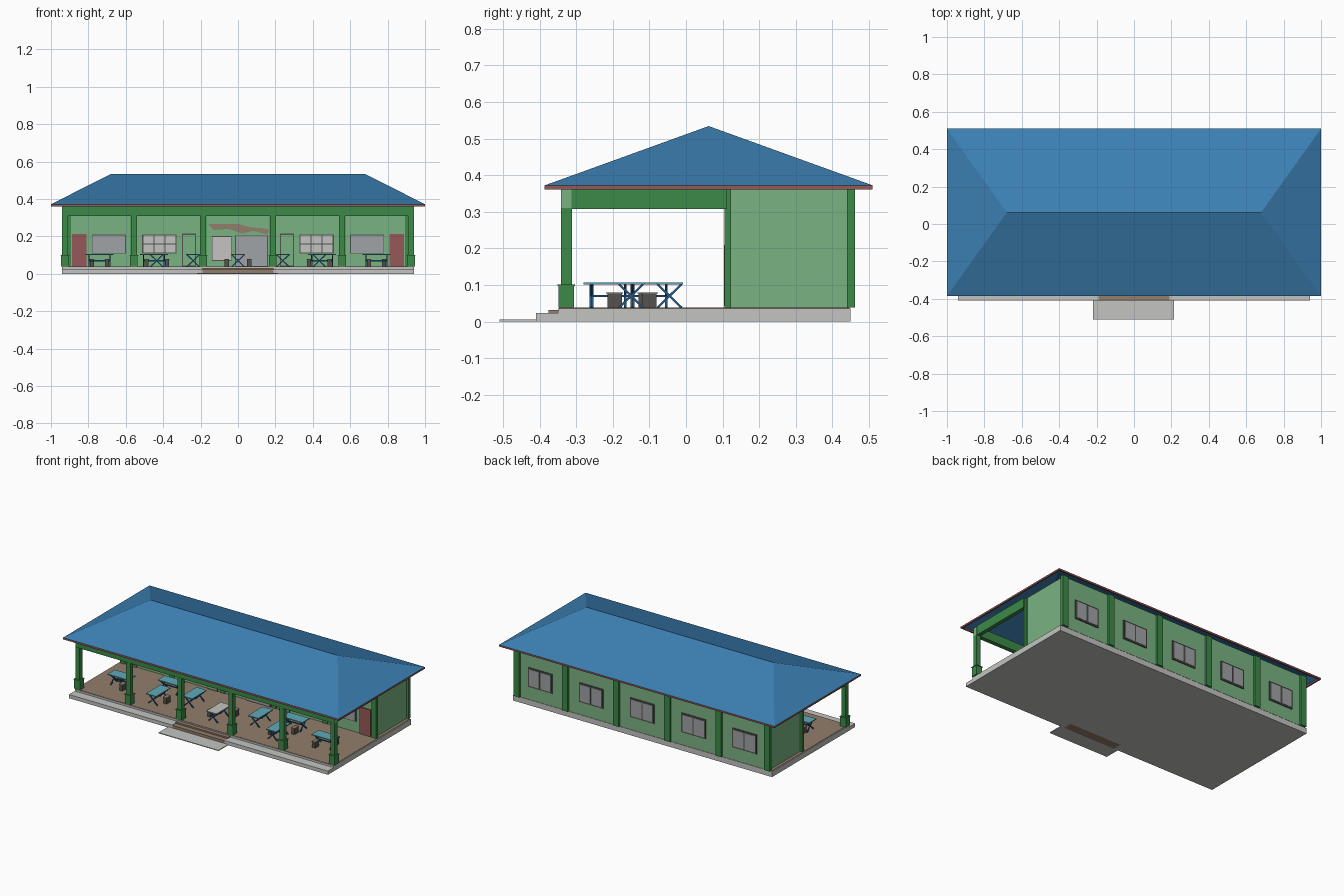
import bpy, bmesh
from math import radians
from mathutils import Vector, Matrix

old = bpy.data.objects.get("Cube")
if old:
    bpy.data.objects.remove(old)


def material(name, *rgb):
    lin = [(c / 255 / 12.92) if c < 11 else ((c / 255 + 0.055) / 1.055) ** 2.4 for c in rgb]
    m = bpy.data.materials.new(name)
    m.use_nodes = True
    m.diffuse_color = (*lin, 1)
    m.node_tree.nodes["Principled BSDF"].inputs["Base Color"].default_value = (*lin, 1)
    return m


ROOF = material("roof blue", 60, 128, 180)
WALL = material("pale green", 122, 180, 130)
TRIM = material("deep green", 60, 138, 72)
CONCRETE = material("concrete", 195, 197, 193)
FLOOR = material("floor brown", 146, 126, 106)
RED = material("brick red", 150, 88, 88)
GLASS = material("pane grey", 160, 163, 166)
TEAL = material("table teal", 95, 170, 185)
NAVY = material("frame blue", 38, 90, 135)
DARK = material("dark grey", 85, 82, 80)


def finish(name, bm, mat):
    me = bpy.data.meshes.new(name)
    bm.to_mesh(me)
    bm.free()
    me.materials.append(mat)
    ob = bpy.data.objects.new(name, me)
    bpy.context.collection.objects.link(ob)
    return ob


def boxes(name, mat, *ranges):
    """One object from boxes given as x0, x1, y0, y1, z0, z1."""
    bm = bmesh.new()
    for x0, x1, y0, y1, z0, z1 in ranges:
        size = Matrix.Diagonal((x1 - x0, y1 - y0, z1 - z0, 1))
        mid = Matrix.Translation(((x0 + x1) / 2, (y0 + y1) / 2, (z0 + z1) / 2))
        bmesh.ops.create_cube(bm, size=1, matrix=mid @ size)
    return finish(name, bm, mat)


def bars(name, mat, thick, *ends):
    """Square bars between pairs of points."""
    bm = bmesh.new()
    for a, b in ends:
        a, b = Vector(a), Vector(b)
        d = b - a
        turn = d.to_track_quat('Z', 'Y').to_matrix().to_4x4()
        size = Matrix.Diagonal((thick, thick, d.length, 1))
        bmesh.ops.create_cube(bm, size=1, matrix=Matrix.Translation((a + b) / 2) @ turn @ size)
    return finish(name, bm, mat)


def mirrored(x0, x1, *rest):
    return [(x0, x1, *rest), (-x1, -x0, *rest)]


GROUND = 0.038
EAVE = 0.372
COLUMNS = [-0.925, -0.557, -0.186, 0.186, 0.557, 0.925]
BAYS = [(a + b) / 2 for a, b in zip(COLUMNS, COLUMNS[1:])]

# Platform, steps and entrance pad
boxes("floor_slab", CONCRETE, (-0.94, 0.94, -0.35, 0.45, 0, 0.036))
boxes("floor_finish", FLOOR, (-0.935, 0.935, -0.347, 0.447, 0.036, GROUND))
boxes("front_ledge", CONCRETE, *mirrored(0.19, 0.94, -0.41, -0.35, 0, 0.024))
boxes("entrance_steps", FLOOR, (-0.19, 0.19, -0.41, -0.375, 0, 0.022),
      (-0.19, 0.19, -0.375, -0.35, 0, 0.031))
boxes("entrance_pad", CONCRETE, (-0.22, 0.215, -0.51, -0.41, 0, 0.005))

# Hipped roof shell and fascia
bm = bmesh.new()
fl, fr, br, bl, rl, rr = [bm.verts.new(p) for p in (
    (-1, -0.386, EAVE), (1, -0.386, EAVE), (1, 0.51, EAVE), (-1, 0.51, EAVE),
    (-0.68, 0.062, 0.534), (0.68, 0.062, 0.534))]
for f in ((fl, fr, rr, rl), (fr, br, rr), (br, bl, rl, rr), (bl, fl, rl)):
    bm.faces.new(f)
finish("roof", bm, ROOF)
boxes("fascia", RED, (-1, 1, -0.386, -0.376, 0.361, EAVE), (-1, 1, 0.5, 0.51, 0.361, EAVE),
      *mirrored(0.99, 1, -0.376, 0.5, 0.361, EAVE))

# Enclosed rooms and pilasters
boxes("room_walls", WALL, (-0.915, 0.915, 0.112, 0.449, GROUND, 0.375))
boxes("back_pilasters", TRIM, *[(x - 0.021, x + 0.021, 0.44, 0.462, GROUND, 0.375)
                                for x in [-0.909] + COLUMNS[1:5] + [0.909]])
boxes("front_pilasters", TRIM, *[(x - 0.018, x + 0.018, 0.105, 0.123, GROUND, 0.37)
                                 for x in [-0.912] + COLUMNS[1:5] + [0.912]])

# Veranda columns and beams
for i, x in enumerate(COLUMNS):
    boxes("veranda_column_%d" % i, TRIM,
          (x - 0.015, x + 0.015, -0.342, -0.312, GROUND, 0.31),
          (x - 0.021, x + 0.021, -0.348, -0.306, GROUND, 0.098),
          (x - 0.024, x + 0.024, -0.351, -0.303, 0.097, 0.101))
boxes("front_beam", TRIM, (-0.937, 0.937, -0.341, -0.313, 0.308, 0.366))
boxes("front_beam_ends", WALL, *mirrored(0.937, 0.94, -0.341, -0.313, 0.308, 0.362))
boxes("side_beams", TRIM, *mirrored(0.912, 0.937, -0.313, 0.112, 0.308, 0.37))


def window(name, x, w, z0, z1, y, out, cols, rows, pane, border=0.009):
    """Dark frame with a grid of panes; out is the facing direction along y."""
    def plate(a, b, c, d, depth):
        ys = sorted((y, y + out * depth))
        return (a, b, ys[0], ys[1], c, d)
    boxes(name + "_frame", DARK, plate(x - w / 2, x + w / 2, z0, z1, 0.006))
    cw, ch = (w - border) / cols, (z1 - z0 - border) / rows
    panes = []
    for i in range(cols):
        for j in range(rows):
            a, c = x - w / 2 + border + i * cw, z0 + border + j * ch
            panes.append(plate(a, a + cw - border, c, c + ch - border, 0.008))
    boxes(name + "_panes", pane, *panes)


# Windows along the back, then boards and windows under the veranda
for i, x in enumerate(BAYS):
    window("back_window_%d" % i, x, 0.175, 0.122, 0.248, 0.449, 1, 2, 1, GLASS)
for side, s in (("right", -1), ("left", 1)):
    window(side + "_board", s * 0.69, 0.182, 0.108, 0.21, 0.112, -1, 1, 1, GLASS, 0.004)
    window(side + "_front_window", s * 0.42, 0.185, 0.108, 0.21, 0.112, -1, 3, 2, CONCRETE, 0.006)
    window(side + "_green_door", s * 0.262, 0.076, GROUND, 0.215, 0.112, -1, 1, 1, WALL, 0.006)
window("center_board", 0.072, 0.176, GROUND, 0.206, 0.112, -1, 1, 1, GLASS, 0.004)
window("center_notice", -0.087, 0.106, 0.07, 0.202, 0.112, -1, 1, 1, CONCRETE, 0.004)
boxes("red_doors", RED, *mirrored(0.81, 0.888, 0.105, 0.112, GROUND, 0.213))

# Painted wall patch over the center boards
bm = bmesh.new()
patch = [(-0.16, 0.265), (-0.13, 0.235), (-0.05, 0.24), (0.02, 0.215), (0.08, 0.23),
         (0.16, 0.21), (0.165, 0.24), (0.06, 0.25), (0, 0.268)]
bm.faces.new([bm.verts.new((x, 0.109, z)) for x, z in patch])
finish("wall_patch", bm, FLOOR)


def table(name, x, y, along_y, top_mat):
    """Trestle table with crossed legs at both ends."""
    top = boxes(name + "_top", top_mat, (-0.075, 0.075, -0.037, 0.037, 0.101, 0.107))
    ends = [((-0.056, 0, 0.07), (0.056, 0, 0.07))]
    for e in (-0.056, 0.056):
        for s in (-1, 1):
            ends.append(((e, -0.033 * s, GROUND), (e, 0.033 * s, 0.102)))
    legs = bars(name + "_legs", NAVY, 0.006, *ends)
    for ob in (top, legs):
        ob.location = (x, y, 0)
        ob.rotation_euler.z = radians(90) if along_y else 0


def stool(name, x, y):
    boxes(name, DARK, (x - 0.011, x + 0.011, y - 0.02, y + 0.02, GROUND, 0.076))
    boxes(name + "_seat", FLOOR, (x - 0.013, x + 0.013, y - 0.023, y + 0.023, 0.076, 0.08))


# Veranda furniture
for side, s in (("right", -1), ("left", 1)):
    table(side + "_outer_table", s * 0.74, -0.15, False, TEAL)
    table(side + "_middle_table", s * 0.435, -0.205, True, TEAL)
    table(side + "_rear_table", s * 0.45, -0.045, False, TEAL)
    table(side + "_inner_table", s * 0.24, -0.11, True, TEAL)
    for i, (x, y) in enumerate(((0.78, -0.1), (0.7, -0.195), (0.38, -0.195), (0.49, -0.11))):
        stool("%s_stool_%d" % (side, i), s * x, y)
table("center_table", 0, -0.2, True, CONCRETE)
stool("center_stool_right", -0.06, -0.195)
stool("center_stool_left", 0.06, -0.11)
